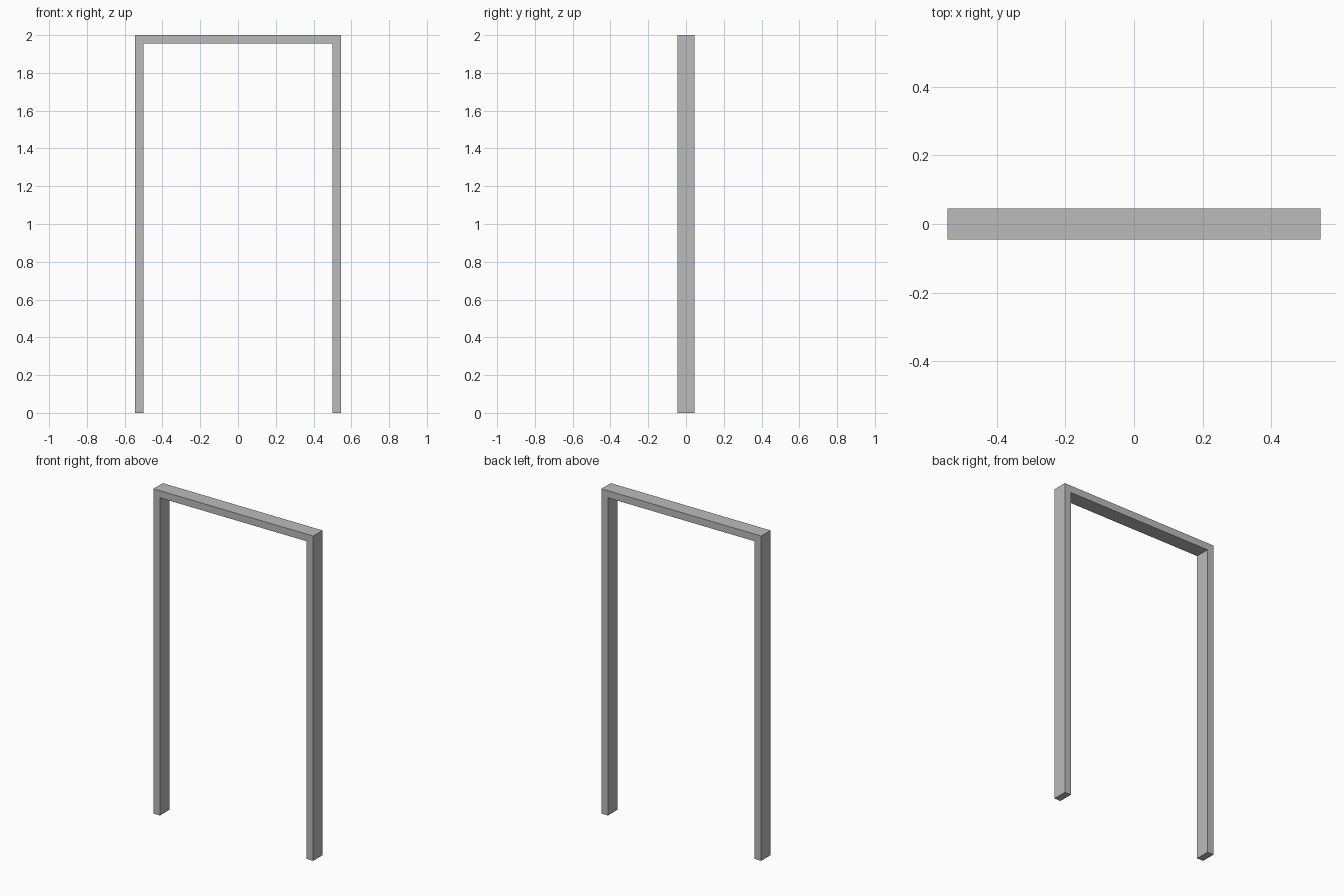
import bpy
import bmesh
from mathutils import Vector

cube = bpy.data.objects.get("Cube")
if cube:
    bpy.data.objects.remove(cube, do_unlink=True)

HEIGHT = 2.0
OUTER = 0.544    # half of the full width
BOARD = 0.044    # board thickness
DEPTH = 0.091    # frame depth, front to back

# Plain grey paint
grey = bpy.data.materials.new("plain grey")
grey.use_nodes = True
colour = (0.5, 0.5, 0.5, 1.0)
grey.diffuse_color = colour
grey.node_tree.nodes["Principled BSDF"].inputs["Base Color"].default_value = colour

# Door frame: one U-shaped profile, two jambs and a head, extruded to its depth
inner = OUTER - BOARD
head = HEIGHT - BOARD
half = [(OUTER, HEIGHT), (OUTER, 0), (inner, 0), (inner, head)]
profile = half + [(-x, z) for x, z in reversed(half)]

bm = bmesh.new()
face = bm.faces.new([bm.verts.new((x, -DEPTH / 2, z)) for x, z in profile])
result = bmesh.ops.extrude_face_region(bm, geom=[face], use_keep_orig=True)
moved = [v for v in result["geom"] if isinstance(v, bmesh.types.BMVert)]
bmesh.ops.translate(bm, verts=moved, vec=Vector((0, DEPTH, 0)))
bmesh.ops.recalc_face_normals(bm, faces=bm.faces[:])

mesh = bpy.data.meshes.new("door_frame")
bm.to_mesh(mesh)
bm.free()
mesh.materials.append(grey)
frame = bpy.data.objects.new("door_frame", mesh)
bpy.context.collection.objects.link(frame)
